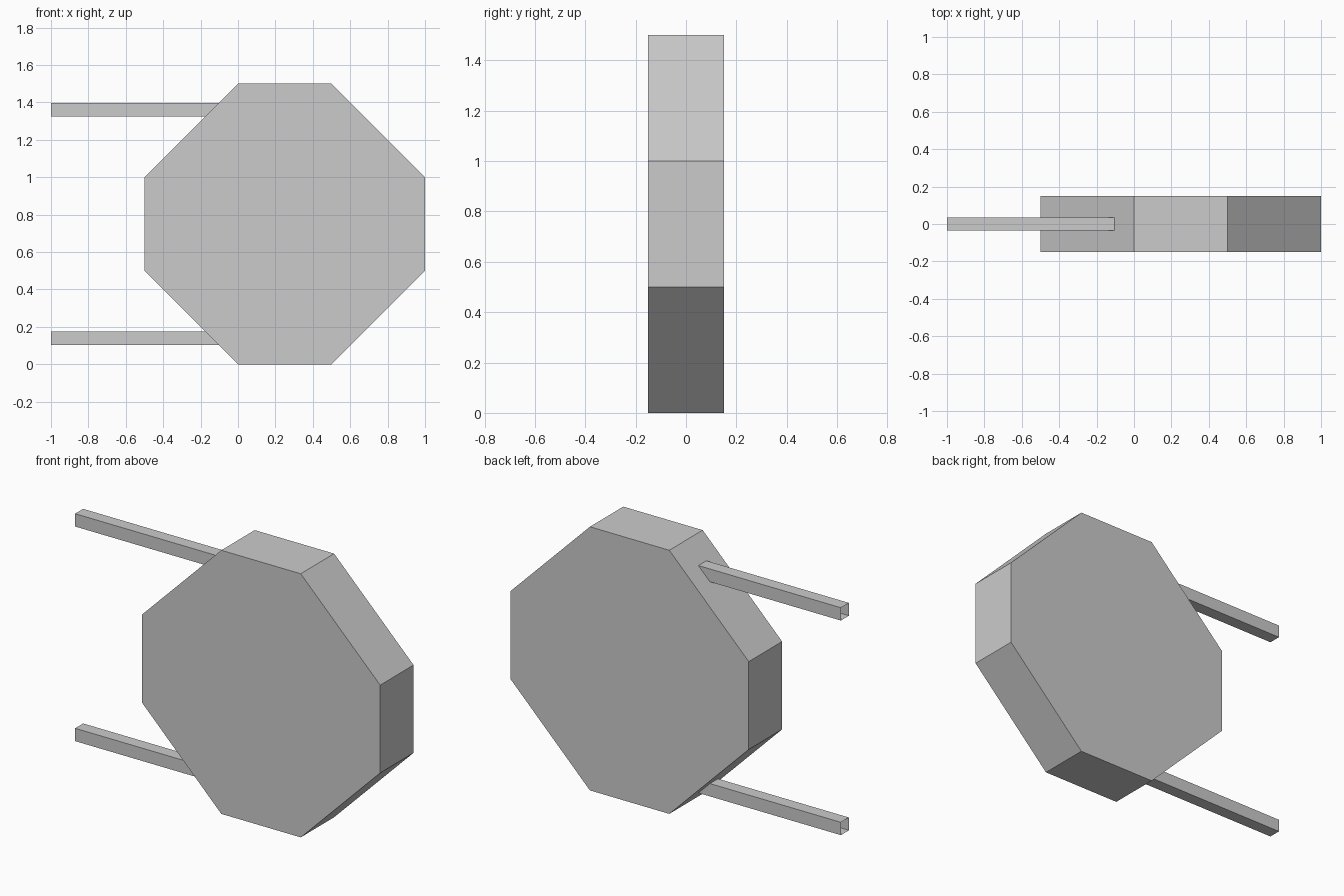
import bpy
import bmesh

cube = bpy.data.objects.get("Cube")
if cube:
    bpy.data.objects.remove(cube, do_unlink=True)

grey = bpy.data.materials.new("plain_grey")
grey.use_nodes = True
GREY = (0.6, 0.6, 0.6, 1)
grey.diffuse_color = GREY
grey.node_tree.nodes["Principled BSDF"].inputs["Base Color"].default_value = GREY


def add_object(name, bm):
    mesh = bpy.data.meshes.new(name)
    bmesh.ops.recalc_face_normals(bm, faces=bm.faces[:])
    bm.to_mesh(mesh)
    bm.free()
    mesh.materials.append(grey)
    obj = bpy.data.objects.new(name, mesh)
    bpy.context.collection.objects.link(obj)
    return obj


def prism(name, profile, half_depth, open_edge=None):
    """Extrude an (x, z) profile along y; open_edge leaves one side uncovered."""
    bm = bmesh.new()
    front = [bm.verts.new((x, -half_depth, z)) for x, z in profile]
    back = [bm.verts.new((x, half_depth, z)) for x, z in profile]
    bm.faces.new(front)
    bm.faces.new(back[::-1])
    count = len(profile)
    for i in range(count):
        j = (i + 1) % count
        if i != open_edge:
            bm.faces.new((front[i], back[i], back[j], front[j]))
    return add_object(name, bm)


# Thick octagonal body
prism("octagon_body",
      [(0, 0), (0.5, 0), (1, 0.5), (1, 1), (0.5, 1.5), (0, 1.5), (-0.5, 1), (-0.5, 0.5)],
      0.15)

# Hollow square arms, open at the outer end, cut to the slope of the body
low, high = 0.103, 0.176
lower = [(-1, low), (-low, low), (-high, high), (-1, high)]
prism("lower_arm", lower, 0.036, open_edge=3)
prism("upper_arm", [(x, 1.5 - z) for x, z in lower], 0.036, open_edge=3)
